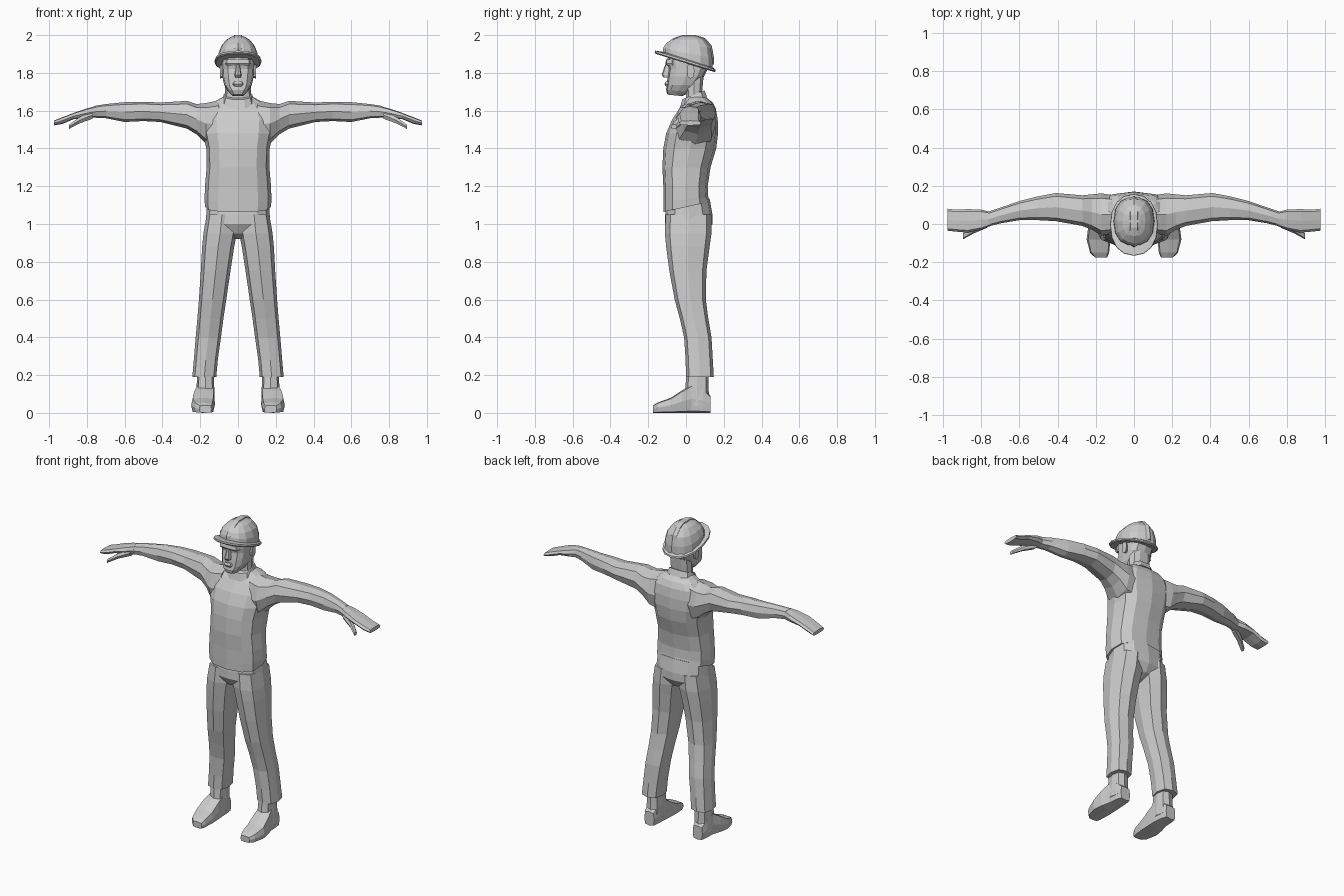
import bpy, bmesh, math

grey = bpy.data.materials.new("plain_grey")
grey.diffuse_color = (0.6, 0.6, 0.6, 1)


def loft(name, axis, rings, n=12, p=0.75, mirror=False):
    """Skin rings (t, u_min, u_max, v_min, v_max[, tilt]) along an axis.
    (u, v) is (x, y) for z, (y, z) for x and (x, z) for y."""
    bm = bmesh.new()
    loops = []
    for t, u0, u1, v0, v1, *tilt in rings:
        k = tilt[0] if tilt else 0
        loop = []
        for i in range(n):
            a = 2 * math.pi * i / n
            c, s = round(math.cos(a), 6), round(math.sin(a), 6)
            u = (u0 + u1) / 2 + (u1 - u0) / 2 * math.copysign(abs(c) ** p, c)
            v = (v0 + v1) / 2 + (v1 - v0) / 2 * math.copysign(abs(s) ** p, s)
            w = t + k * v
            co = {'z': (u, v, w), 'x': (w, u, v), 'y': (u, w, v)}[axis]
            loop.append(bm.verts.new(co))
        loops.append(loop)
    for a, b in zip(loops, loops[1:]):
        for i in range(n):
            j = (i + 1) % n
            bm.faces.new((a[i], a[j], b[j], b[i]))
    bm.faces.new(loops[0])
    bm.faces.new(loops[-1])
    bmesh.ops.recalc_face_normals(bm, faces=bm.faces)
    me = bpy.data.meshes.new(name)
    bm.to_mesh(me)
    bm.free()
    me.materials.append(grey)
    ob = bpy.data.objects.new(name, me)
    bpy.context.collection.objects.link(ob)
    if mirror:
        ob.modifiers.new("Mirror", 'MIRROR').use_mirror_merge = False
    return ob


def sym(name, rings, **kw):
    """Upright loft centred on x: rings (z, half_width, y_min, y_max[, tilt])."""
    return loft(name, 'z', [(r[0], -r[1], r[1], *r[2:]) for r in rings], **kw)


# Jacket body with slanted hem and sloping shoulders
sym("jacket", [
    (1.09, .175, -.12, .125, .22), (1.13, .177, -.12, .118, .1),
    (1.20, .175, -.12, .115), (1.30, .166, -.125, .13),
    (1.40, .168, -.12, .16), (1.48, .185, -.105, .17),
    (1.55, .19, -.075, .168), (1.61, .17, -.035, .158),
    (1.645, .13, -.005, .14), (1.675, .075, .005, .1)])

# Collar, lower at the front
sym("collar", [(1.625, .09, -.035, .115, .4), (1.668, .076, -.022, .1, .4)], n=10)

# Arms and flat hands
loft("arm", 'x', [
    (.10, -.05, .15, 1.40, 1.655), (.17, -.06, .16, 1.425, 1.64),
    (.22, -.03, .155, 1.475, 1.635), (.27, -.01, .15, 1.505, 1.652),
    (.41, .015, .162, 1.54, 1.643), (.50, .02, .145, 1.545, 1.647),
    (.60, .02, .12, 1.54, 1.645), (.70, .003, .085, 1.56, 1.635),
    (.76, -.012, .065, 1.563, 1.625)], n=8, mirror=True)
loft("hand", 'x', [
    (.75, -.01, .063, 1.565, 1.625), (.80, -.03, .075, 1.562, 1.612),
    (.87, -.045, .078, 1.555, 1.588), (.93, -.04, .075, 1.53, 1.565),
    (.975, -.035, .08, 1.522, 1.547)], n=8, p=.6, mirror=True)
loft("thumb", 'x', [
    (.77, -.02, .03, 1.555, 1.60), (.84, -.05, -.005, 1.53, 1.567),
    (.895, -.08, -.048, 1.502, 1.527)], n=6, mirror=True)

# Trousers: hips and tapering legs
sym("hips", [
    (1.11, .163, -.105, .125, .2), (1.05, .168, -.11, .14),
    (1.00, .172, -.112, .14), (.95, .10, -.085, .11),
    (.92, .02, -.03, .05)])
loft("trouser_leg", 'z', [
    (1.05, .004, .166, -.108, .135), (.95, .006, .183, -.112, .135),
    (.88, .02, .19, -.105, .125), (.75, .04, .197, -.088, .108),
    (.60, .062, .207, -.06, .105), (.50, .077, .215, -.033, .118),
    (.40, .09, .224, -.01, .135), (.28, .107, .234, -.002, .142),
    (.19, .115, .242, 0, .147)], n=8, p=.7, mirror=True)

# Shoes
loft("ankle", 'z', [
    (.04, .125, .225, -.01, .125), (.12, .125, .22, -.005, .12),
    (.23, .13, .215, .005, .118)], n=8, p=.7, mirror=True)
loft("shoe", 'y', [
    (-.174, .14, .205, 0, .04), (-.15, .13, .23, 0, .055),
    (-.08, .123, .248, 0, .08), (-.02, .123, .24, 0, .12),
    (.03, .125, .225, 0, .15), (.09, .13, .22, 0, .13),
    (.13, .14, .21, 0, .09)], n=8, p=.4, mirror=True)

# Neck and head
sym("neck", [(1.61, .078, -.005, .1), (1.68, .07, .0, .085),
             (1.78, .068, -.01, .095)], n=10)
sym("head", [
    (1.675, .032, -.098, -.02, -.1), (1.70, .055, -.106, .02, -.1),
    (1.735, .073, -.102, .06), (1.78, .083, -.098, .095),
    (1.82, .085, -.092, .115), (1.85, .086, -.098, .12),
    (1.91, .085, -.095, .115)], p=.7)
sym("brow", [(1.838, .066, -.1, -.04), (1.85, .07, -.11, -.04),
             (1.87, .068, -.105, -.04)], n=8, p=.5)
sym("nose", [(1.845, .009, -.11, -.07), (1.79, .018, -.129, -.07),
             (1.775, .016, -.118, -.07)], n=8)
sym("lips", [(1.728, .02, -.106, -.08), (1.74, .028, -.114, -.08),
             (1.755, .022, -.108, -.08)], n=8, p=.5)
loft("ear", 'x', [(.075, .005, .035, 1.775, 1.835),
                  (.096, .005, .045, 1.77, 1.85)], n=8, mirror=True)

# Hard hat: tilted brim, dome and raised centre rib
sym("hat_brim", [(1.851, .118, -.16, .15, -.31), (1.857, .125, -.166, .157, -.31),
                 (1.867, .123, -.164, .155, -.31), (1.874, .105, -.12, .14, -.31)],
    n=16, p=.9)
sym("hat_dome", [
    (1.86, .108, -.115, .142, -.31), (1.905, .104, -.112, .142, -.2),
    (1.945, .088, -.1, .132, -.08), (1.977, .06, -.07, .1),
    (1.994, .03, -.035, .065)], n=14, p=.85)
sym("hat_rib", [
    (1.88, .022, -.122, .148, -.25), (1.91, .024, -.12, .148, -.2),
    (1.952, .024, -.104, .136, -.05), (1.985, .024, -.065, .1),
    (2.0, .02, -.02, .05)], n=8, p=.3)
